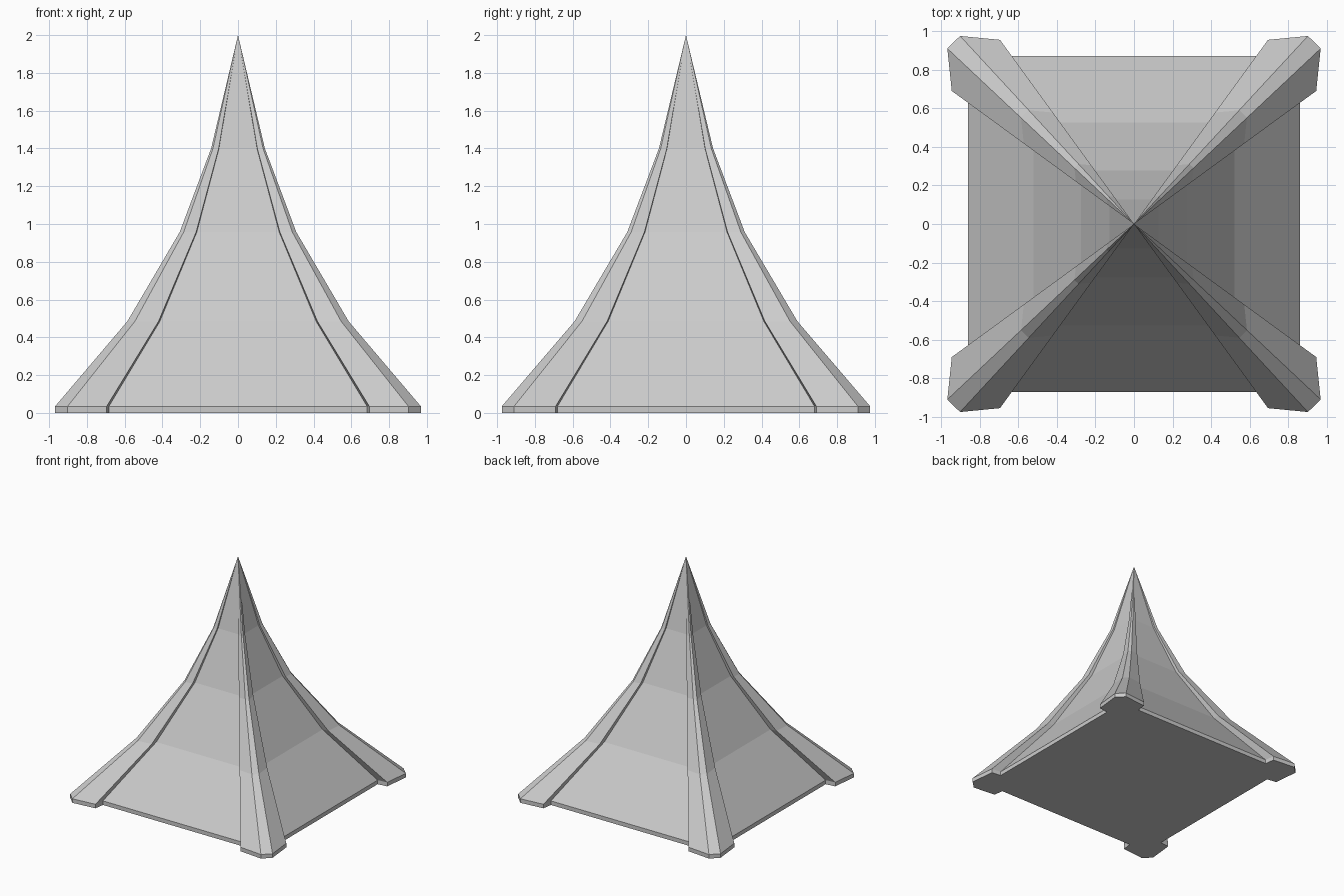
import bpy, bmesh

if "Cube" in bpy.data.objects:
    bpy.data.objects.remove(bpy.data.objects["Cube"])

# One quarter of the footprint (+x, +y): wall inset, rib edge, rib corner
quarter = [(0.86, 0.68), (0.945, 0.69), (0.968, 0.91),
           (0.902, 0.975), (0.695, 0.955), (0.683, 0.87)]

# Mirror the quarter into the full counter-clockwise outline
outline = []
for sx, sy in [(1, 1), (-1, 1), (-1, -1), (1, -1)]:
    pts = quarter if sx * sy > 0 else quarter[::-1]
    outline += [(sx * x, sy * y) for x, y in pts]

# Concave roof profile: (height, footprint scale)
levels = [(0, 1), (0.035, 1), (0.485, 0.605), (0.957, 0.319), (1.4, 0.147)]

bm = bmesh.new()
rings = [[bm.verts.new((x * s, y * s, z)) for x, y in outline] for z, s in levels]
n = len(outline)

# Walls and ribs between levels
for lower, upper in zip(rings, rings[1:]):
    for i in range(n):
        j = (i + 1) % n
        bm.faces.new((lower[i], lower[j], upper[j], upper[i]))

# Pointed tip and flat floor
tip = bm.verts.new((0, 0, 2))
for i in range(n):
    bm.faces.new((rings[-1][i], rings[-1][(i + 1) % n], tip))
bm.faces.new(rings[0][::-1])

mesh = bpy.data.meshes.new("ribbed_spire_roof")
bm.to_mesh(mesh)
bm.free()
roof = bpy.data.objects.new("ribbed_spire_roof", mesh)
bpy.context.collection.objects.link(roof)
